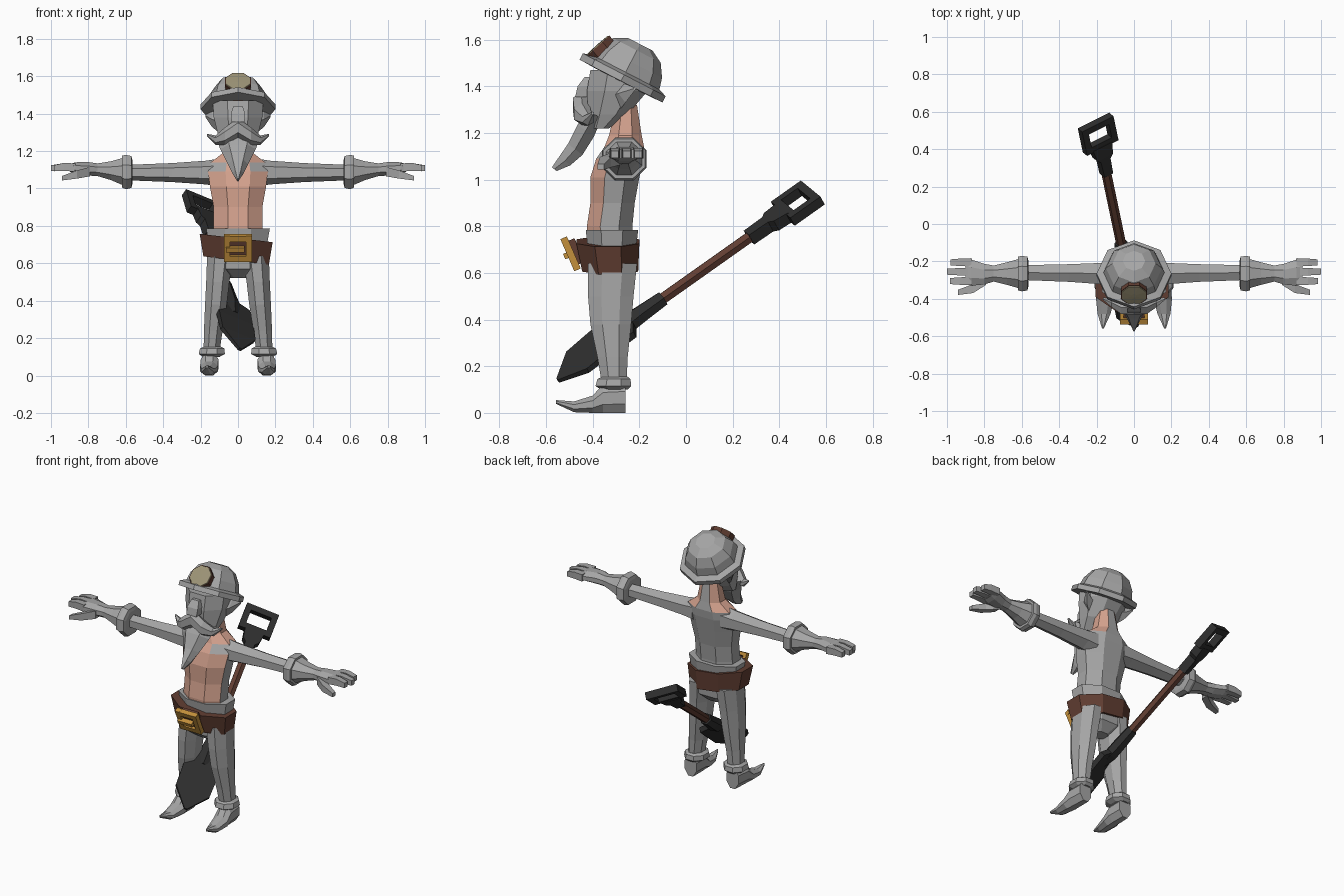
import bpy, bmesh, math
from mathutils import Vector as V, Matrix


def material(name, rgb):
    m = bpy.data.materials.new(name)
    m.diffuse_color = (*rgb, 1)
    return m


GREY = material("grey cloth", (0.38, 0.38, 0.38))
SKIN = material("skin", (0.66, 0.36, 0.27))
BROWN = material("brown leather", (0.12, 0.048, 0.032))
BLACK = material("dark metal", (0.028, 0.028, 0.028))
GOLD = material("gold", (0.55, 0.28, 0.045))
LENS = material("lamp lens", (0.33, 0.29, 0.18))


def finish(name, bm, mats, rule=None, mirror=False, matrix=None):
    bmesh.ops.recalc_face_normals(bm, faces=bm.faces)
    bm.normal_update()
    if rule:
        for f in bm.faces:
            f.material_index = rule(f.calc_center_median(), f.normal)
    me = bpy.data.meshes.new(name)
    bm.to_mesh(me)
    bm.free()
    ob = bpy.data.objects.new(name, me)
    bpy.context.collection.objects.link(ob)
    for m in mats:
        me.materials.append(m)
    if matrix:
        ob.matrix_world = matrix
    if mirror:
        ob.modifiers.new("mirror", 'MIRROR')
    return ob


def loft(name, rings, mats, n=8, phase=None, **kw):
    """Skin a row of rings, each (centre, half axis U, half axis W)."""
    bm = bmesh.new()
    ph = math.pi / n if phase is None else phase
    k = 1 / math.cos(math.pi / n) if phase is None else 1
    rows = []
    for c, u, w in rings:
        rows.append([bm.verts.new(V(c) + k * (V(u) * math.cos(ph + i * math.tau / n)
                     + V(w) * math.sin(ph + i * math.tau / n))) for i in range(n)])
    for a, b in zip(rows, rows[1:]):
        for i in range(n):
            j = (i + 1) % n
            bm.faces.new((a[i], a[j], b[j], b[i]))
    bm.faces.new(rows[0])
    bm.faces.new(rows[-1])
    return finish(name, bm, mats, **kw)


def up(z, hx, y0, y1, x=0):        # ring for upright parts
    return ((x, (y0 + y1) / 2, z), (hx, 0, 0), (0, (y1 - y0) / 2, 0))


def side(x, y, z, hy, hz):         # ring for parts running along x
    return ((x, y, z), (0, hy, 0), (0, 0, hz))


def along(y, x, z, hx, hz):        # ring for parts running along y
    return ((x, y, z), (hx, 0, 0), (0, 0, hz))


def lathe(r, z):                   # round ring in local space
    return ((0, 0, z), (r, 0, 0), (0, r, 0))


def box(name, centre, size, mat, matrix=None):
    bm = bmesh.new()
    bmesh.ops.create_cube(bm, size=1, matrix=Matrix.Translation(centre) @ Matrix.Diagonal((*size, 1)))
    return finish(name, bm, [mat], matrix=matrix)


def frame(origin, x, y, z):
    m = Matrix((V(x).normalized(), V(y).normalized(), V(z).normalized())).transposed().to_4x4()
    return Matrix.Translation(origin) @ m


# Torso: bare front and shoulders, grey sides and back
def torso_rule(c, n):
    if c.z > 1.13:
        return 0 if n.y > 0.8 and abs(c.x) < 0.03 else 1
    return 1 if c.y < -0.345 else 0


loft("torso", [up(0.70, 0.135, -0.42, -0.23), up(0.80, 0.13, -0.425, -0.23),
               up(0.90, 0.13, -0.41, -0.22), up(1.01, 0.15, -0.41, -0.20),
               up(1.09, 0.16, -0.385, -0.185), up(1.14, 0.145, -0.35, -0.18),
               up(1.19, 0.08, -0.33, -0.19), up(1.32, 0.055, -0.30, -0.21)],
     [GREY, SKIN], rule=torso_rule)

# Head, ears, nose
loft("head", [up(1.22, 0.085, -0.41, -0.33), up(1.28, 0.105, -0.42, -0.25),
              up(1.38, 0.13, -0.425, -0.165), up(1.47, 0.135, -0.41, -0.15)], [GREY])
loft("ear", [((0.11, -0.28, 1.36), (0, 0.04, 0), (0, 0, 0.055)),
             ((0.14, -0.26, 1.37), (0, 0.03, 0), (0, 0, 0.04)),
             ((0.175, -0.22, 1.39), (0, 0.006, 0), (0, 0, 0.008))], [GREY], n=4, phase=0, mirror=True)
loft("nose", [up(1.355, 0.035, -0.475, -0.40), up(1.40, 0.038, -0.465, -0.40),
              up(1.44, 0.025, -0.435, -0.40)], [GREY], n=4)

# Moustache and beard
loft("moustache", [side(0, -0.45, 1.325, 0.035, 0.045), side(0.07, -0.445, 1.28, 0.035, 0.04),
                   side(0.12, -0.42, 1.258, 0.025, 0.022), side(0.165, -0.40, 1.285, 0.006, 0.006)],
     [GREY], n=6, mirror=True)
loft("beard", [((0, y, z), (hx, 0, 0), (0, -0.8 * t, 0.6 * t)) for y, z, hx, t in
               [(-0.39, 1.28, 0.12, 0.04), (-0.43, 1.21, 0.095, 0.05), (-0.475, 1.13, 0.055, 0.045),
                (-0.52, 1.08, 0.03, 0.035), (-0.565, 1.045, 0.006, 0.015)]], [GREY], n=6, phase=0)

# Tilted helmet with brim
helmet = frame((0, -0.275, 1.43), (1, 0, 0), (0, 0.89, -0.46), (0, 0.46, 0.89))
loft("helmet", [lathe(0.13, -0.01), lathe(0.20, -0.008), lathe(0.20, 0.022), lathe(0.163, 0.035),
                lathe(0.15, 0.085), lathe(0.115, 0.14), lathe(0.06, 0.17)], [GREY], phase=0, matrix=helmet)

# Headlamp
lamp = frame((0, -0.38, 1.572), (1, 0, 0), (0, 0.74, 0.67), (0, -0.67, 0.74))
loft("lamp_housing", [lathe(0.065, -0.09), lathe(0.069, 0)], [BROWN], matrix=lamp)
loft("lamp_lens", [lathe(0.066, -0.002), lathe(0.063, 0.004), lathe(0.012, 0.006)], [LENS], matrix=lamp)

# Arms, gloves, fingers
loft("arm", [side(0.10, -0.265, 1.085, 0.06, 0.065), side(0.17, -0.265, 1.085, 0.057, 0.055),
             side(0.35, -0.262, 1.085, 0.047, 0.044), side(0.58, -0.26, 1.085, 0.04, 0.036)],
     [GREY], n=6, mirror=True)
loft("glove_cuff", [side(0.565, -0.265, 1.088, 0.07, 0.065), side(0.57, -0.265, 1.088, 0.09, 0.085),
                    side(0.60, -0.265, 1.088, 0.095, 0.092), side(0.62, -0.265, 1.09, 0.09, 0.085)],
     [GREY], mirror=True)
loft("glove_hand", [side(0.61, -0.265, 1.09, 0.08, 0.075), side(0.68, -0.265, 1.095, 0.06, 0.05),
                    side(0.75, -0.265, 1.10, 0.043, 0.034), side(0.80, -0.268, 1.105, 0.055, 0.036),
                    side(0.87, -0.26, 1.11, 0.07, 0.03), side(0.90, -0.255, 1.11, 0.068, 0.02)],
     [GREY], mirror=True)
for i, (y, tip) in enumerate([(-0.205, 0.98), (-0.255, 1.0), (-0.305, 0.985)]):
    loft(f"finger_{i + 1}", [side(0.87, y, 1.112, 0.022, 0.022), side(0.93, y, 1.115, 0.02, 0.021),
                             side(tip, y, 1.108, 0.016, 0.016)], [GREY], n=4, mirror=True)
loft("thumb", [side(0.79, -0.30, 1.09, 0.025, 0.025), side(0.86, -0.345, 1.075, 0.024, 0.022),
               side(0.94, -0.365, 1.055, 0.014, 0.012)], [GREY], n=4, mirror=True)

# Trousers
loft("hips", [up(0.52, 0.05, -0.35, -0.27), up(0.57, 0.14, -0.415, -0.22), up(0.70, 0.155, -0.42, -0.215),
              up(0.785, 0.17, -0.43, -0.205), up(0.785, 0.14, -0.41, -0.225)], [GREY])
loft("leg", [up(0.64, 0.07, -0.42, -0.21, 0.095), up(0.50, 0.062, -0.42, -0.225, 0.108),
             up(0.38, 0.058, -0.41, -0.235, 0.118), up(0.24, 0.05, -0.38, -0.25, 0.132),
             up(0.12, 0.042, -0.36, -0.255, 0.142)], [GREY], mirror=True)

# Boots with turned-up toes
loft("boot_cuff", [up(0.10, 0.045, -0.365, -0.25, 0.143), up(0.115, 0.07, -0.388, -0.235, 0.14),
                   up(0.145, 0.065, -0.38, -0.238, 0.138), up(0.155, 0.045, -0.36, -0.25, 0.138)],
     [GREY], mirror=True)
loft("boot", [along(-0.26, 0.15, 0.065, 0.042, 0.065), along(-0.355, 0.152, 0.062, 0.047, 0.062),
              along(-0.40, 0.155, 0.037, 0.048, 0.037), along(-0.48, 0.16, 0.026, 0.035, 0.023),
              along(-0.558, 0.166, 0.047, 0.005, 0.008)], [GREY], n=8, mirror=True)

# Belt, slightly lopsided
loft("belt", [((-0.01, -0.325, 0.615), (0.175, 0, -0.022), (0, 0.12, 0)),
              ((-0.01, -0.335, 0.735), (0.195, 0, -0.022), (0, 0.135, 0))], [BROWN])

# Buckle: frame with prong
buckle = frame((0, -0.495, 0.682), (1, 0, 0), (0, 0.92, 0.4), (0, -0.4, 0.92))
for s in (-1, 1):
    box("buckle_side", (s * 0.058, 0, 0), (0.032, 0.03, 0.15), GOLD, buckle)
    box("buckle_rail", (0, 0, s * 0.058), (0.15, 0.03, 0.032), GOLD, buckle)
box("buckle_prong", (-0.015, -0.015, 0), (0.10, 0.03, 0.025), GOLD, buckle)
box("buckle_backing", (0, 0.022, 0), (0.11, 0.04, 0.11), BROWN, buckle)

# Shovel, built along its own y axis
shovel = frame((-0.07, -0.1, 0.49), (0.84, 0.42, -0.345), (-0.169, 0.805, 0.569), (0.517, -0.42, 0.747))
loft("shovel_shaft", [along(-0.05, 0, 0, 0.023, 0.023), along(0.50, 0, 0, 0.023, 0.023)],
     [BROWN], n=6, matrix=shovel)
loft("shovel_socket", [along(-0.28, 0, 0, 0.03, 0.015), along(-0.19, 0, 0, 0.045, 0.035),
                       along(-0.12, 0, 0, 0.037, 0.035), along(0.0, 0, 0, 0.031, 0.031)],
     [BLACK], n=6, matrix=shovel)
loft("shovel_blade", [along(-0.175, 0, 0, 0.05, 0.016), along(-0.205, 0, 0, 0.108, 0.016),
                      along(-0.33, 0, -0.004, 0.108, 0.015), along(-0.46, 0, -0.014, 0.105, 0.012),
                      along(-0.575, 0, -0.032, 0.008, 0.008)], [BLACK], n=4, matrix=shovel)
loft("shovel_neck", [along(0.46, 0, 0, 0.027, 0.027), along(0.56, 0, 0, 0.03, 0.027),
                     along(0.58, 0, 0, 0.05, 0.027), along(0.65, 0, 0, 0.06, 0.025)],
     [BLACK], n=4, matrix=shovel)
for s in (-1, 1):
    box("shovel_grip_side", (s * 0.082, 0.72, 0), (0.036, 0.16, 0.045), BLACK, shovel)
    box("shovel_grip_bar", (0, 0.72 + s * 0.062, 0), (0.2, 0.036, 0.045), BLACK, shovel)
